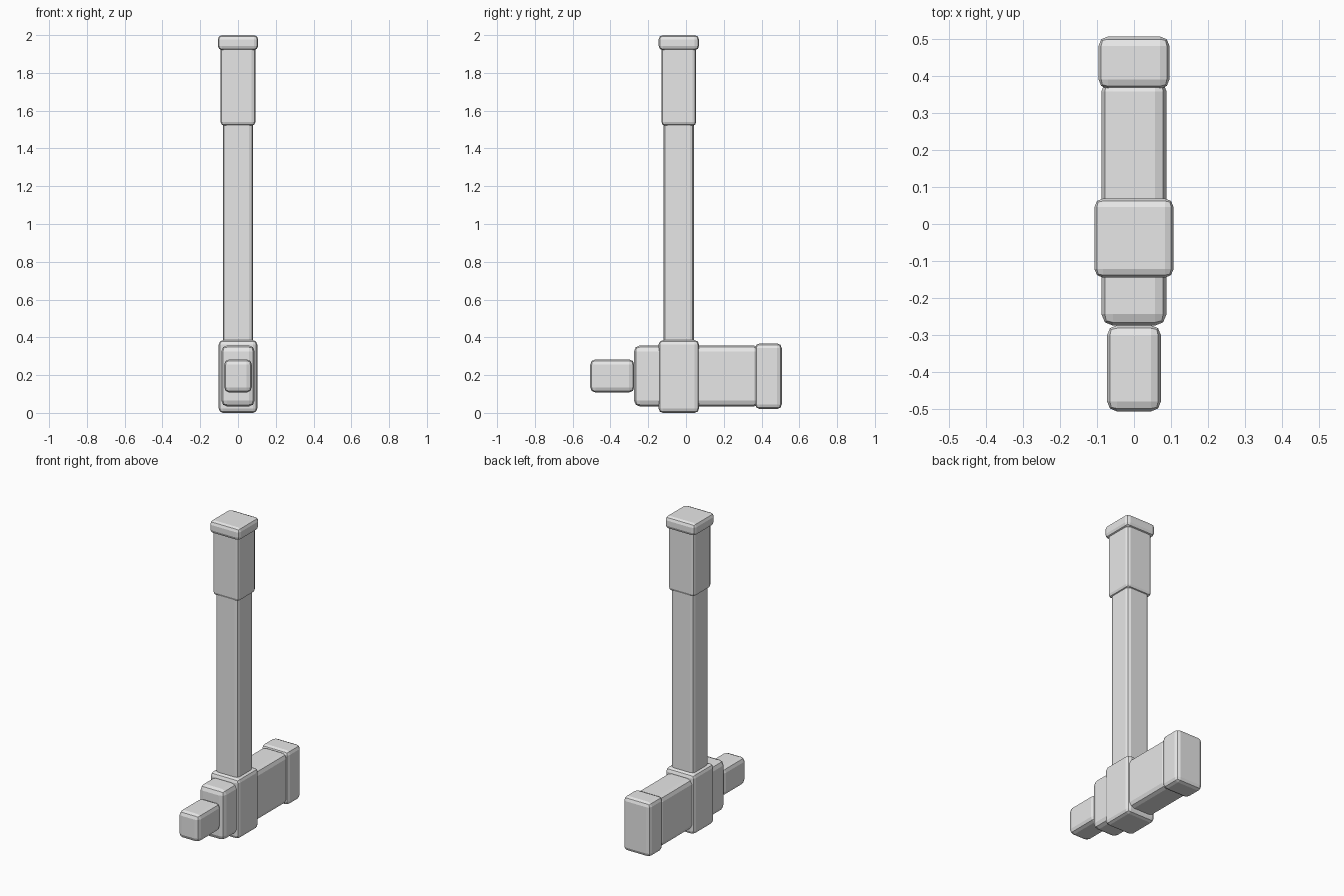
import bpy
import bmesh

# Remove the default cube
cube = bpy.data.objects.get("Cube")
if cube:
    bpy.data.objects.remove(cube, do_unlink=True)

# Single plain colour
grey = bpy.data.materials.new("light_grey")
grey.use_nodes = True
colour = (0.8, 0.8, 0.8, 1.0)
grey.diffuse_color = colour
grey.node_tree.nodes["Principled BSDF"].inputs["Base Color"].default_value = colour


def block(name, half_width, y_range, z_range, bevel):
    """Box centred on x = 0 with rounded, two-segment edges."""
    (y0, y1), (z0, z1) = y_range, z_range
    bm = bmesh.new()
    bmesh.ops.create_cube(bm, size=1.0)
    bmesh.ops.scale(bm, vec=(2 * half_width, y1 - y0, z1 - z0), verts=bm.verts)
    bmesh.ops.translate(bm, vec=(0, (y0 + y1) / 2, (z0 + z1) / 2), verts=bm.verts)
    mesh = bpy.data.meshes.new(name)
    bm.to_mesh(mesh)
    bm.free()
    mesh.materials.append(grey)
    obj = bpy.data.objects.new(name, mesh)
    bpy.context.collection.objects.link(obj)
    mod = obj.modifiers.new("rounded_edges", "BEVEL")
    mod.width = bevel
    mod.segments = 2
    mod.limit_method = "NONE"
    return obj


AXIS = -0.038  # depth of the handle axis


def around_axis(half):
    return AXIS - half, AXIS + half


# Handle, from shaft up to the end cap
block("shaft", 0.08, around_axis(0.08), (0.3, 1.6), 0.022)
block("grip", 0.092, around_axis(0.092), (1.52, 1.95), 0.02)
block("end_cap", 0.107, around_axis(0.107), (1.92, 2.0), 0.023)

# Head, from the collar out to both ends
block("head_collar", 0.102, around_axis(0.107), (0.0, 0.385), 0.023)
block("head_body", 0.088, (-0.275, 0.39), (0.034, 0.357), 0.031)
block("back_face", 0.096, (0.366, 0.507), (0.02, 0.368), 0.025)
block("front_face", 0.073, (-0.507, -0.274), (0.108, 0.283), 0.027)
